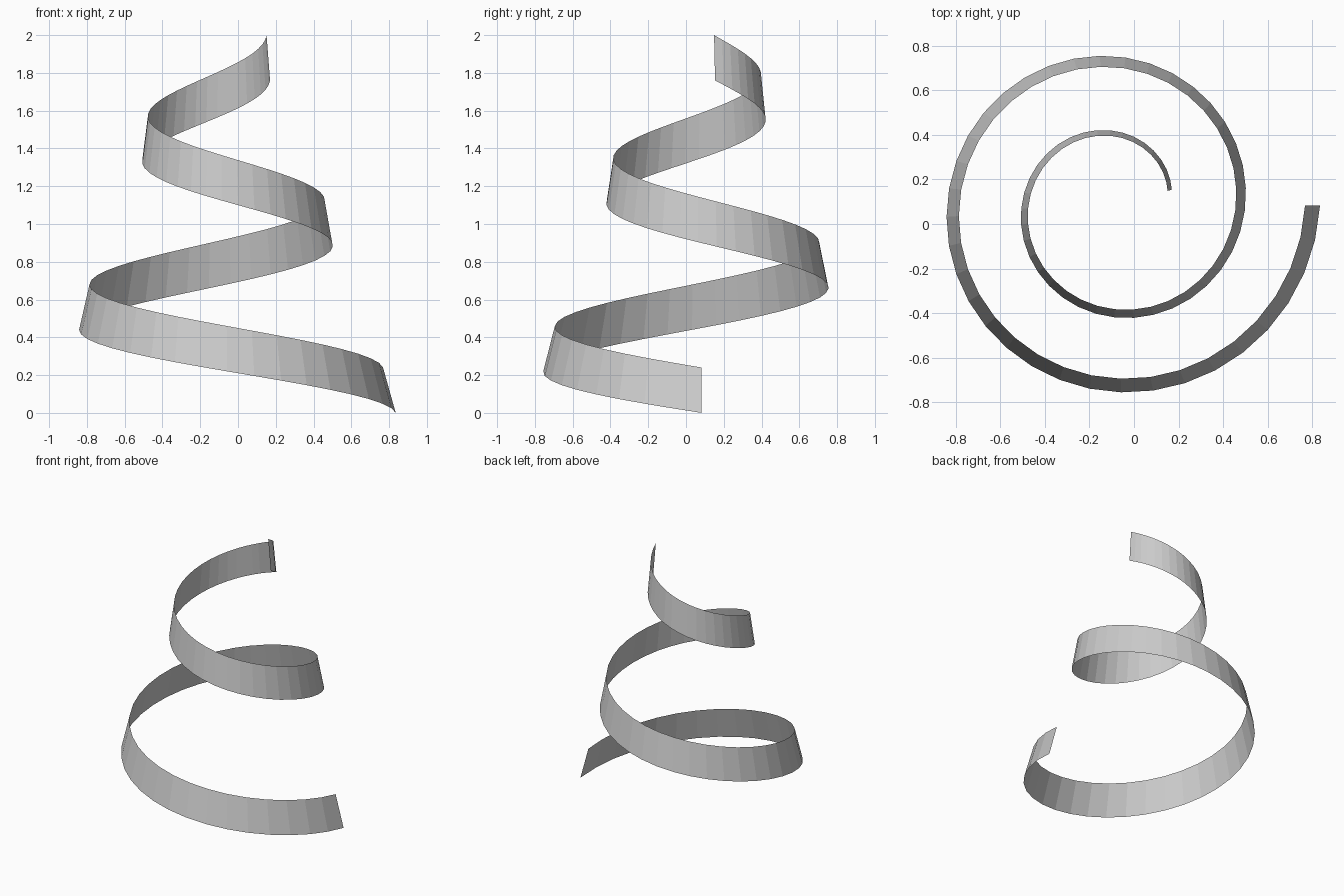
import bpy
import bmesh
from math import cos, sin, tau

if "Cube" in bpy.data.objects:
    bpy.data.objects.remove(bpy.data.objects["Cube"])

# Spiral settings
CENTRE_X, CENTRE_Y = -0.086, 0.083
TURNS, STEPS = 1.957, 72
START_RADIUS, SHRINK_PER_TURN = 0.921, 0.335
BAND_HEIGHT, TOP_TAPER = 0.24, 0.927
RISE = 2.0 - BAND_HEIGHT

# Plain grey
grey = bpy.data.materials.new("light_grey")
grey.use_nodes = True
colour = (0.6, 0.6, 0.6, 1.0)
grey.diffuse_color = colour
grey.node_tree.nodes["Principled BSDF"].inputs["Base Color"].default_value = colour

# Conical ribbon: each rung runs from the lower edge to the tapered upper edge
bm = bmesh.new()
previous = None
for i in range(STEPS + 1):
    turn = TURNS * i / STEPS
    angle = -tau * turn
    radius = START_RADIUS - SHRINK_PER_TURN * turn
    height = RISE * i / STEPS
    rung = [
        bm.verts.new((CENTRE_X + r * cos(angle), CENTRE_Y + r * sin(angle), z))
        for r, z in ((radius, height), (radius * TOP_TAPER, height + BAND_HEIGHT))
    ]
    if previous:
        # wound so that the faces point outwards
        bm.faces.new((rung[0], previous[0], previous[1], rung[1]))
    previous = rung

mesh = bpy.data.meshes.new("spiral_ribbon")
bm.to_mesh(mesh)
bm.free()
mesh.materials.append(grey)
ribbon = bpy.data.objects.new("spiral_ribbon", mesh)
bpy.context.collection.objects.link(ribbon)
